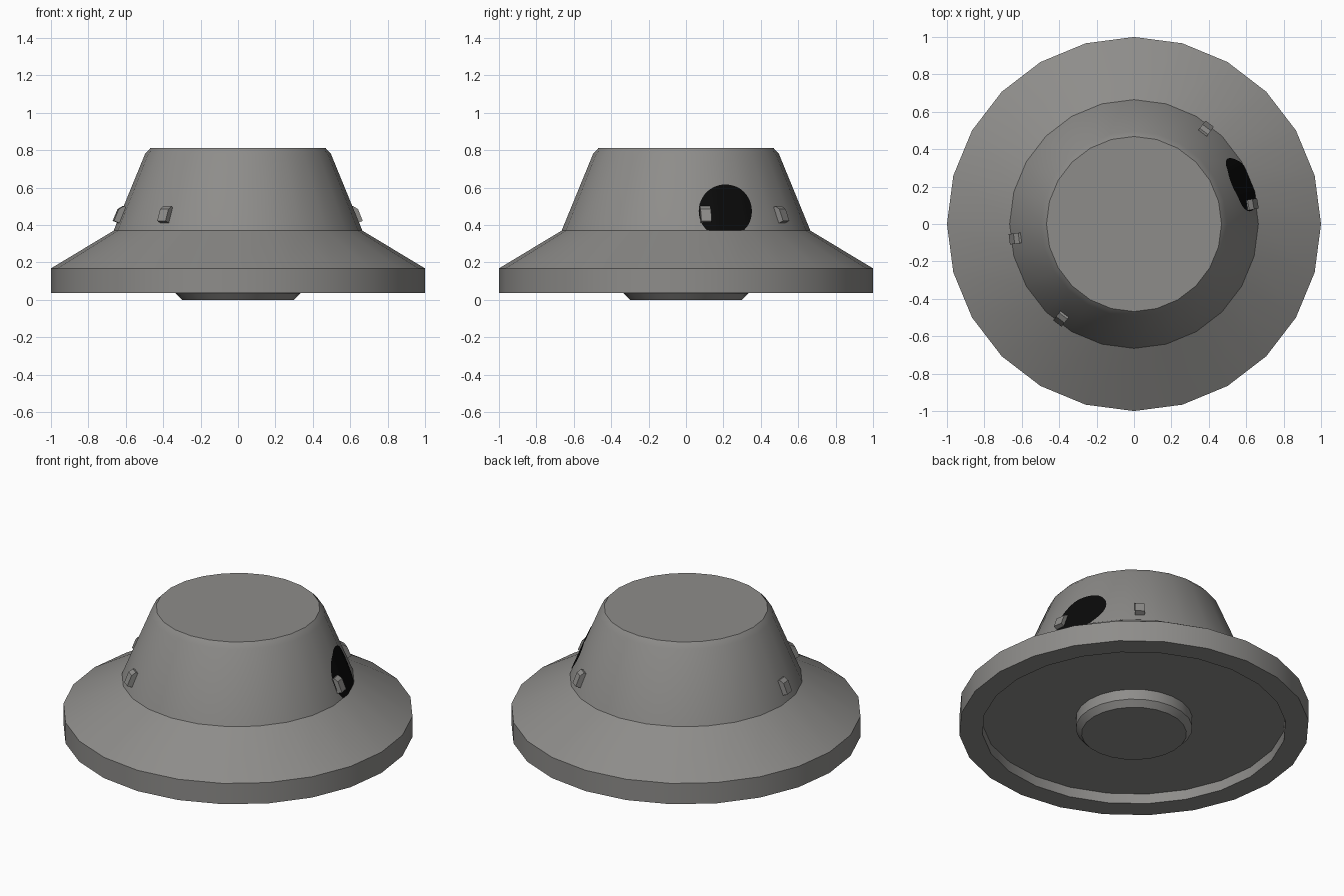
import bpy, bmesh, math
from mathutils import Vector, Matrix

if "Cube" in bpy.data.objects:
    bpy.data.objects.remove(bpy.data.objects["Cube"])

SIDES = 24
STEP = 2 * math.pi / SIDES


def material(name, rgb):
    m = bpy.data.materials.new(name)
    m.diffuse_color = (*rgb, 1)
    m.use_nodes = True
    m.node_tree.nodes["Principled BSDF"].inputs["Base Color"].default_value = m.diffuse_color
    return m


GREY = material("warm grey", (0.27, 0.265, 0.255))
BLACK = material("black", (0.003, 0.003, 0.003))


def finish(name, bm, mat, smooth=True):
    bmesh.ops.remove_doubles(bm, verts=bm.verts, dist=1e-5)
    bmesh.ops.recalc_face_normals(bm, faces=bm.faces)
    me = bpy.data.meshes.new(name)
    bm.to_mesh(me)
    bm.free()
    me.materials.append(mat)
    ob = bpy.data.objects.new(name, me)
    bpy.context.collection.objects.link(ob)
    if smooth:
        bpy.ops.object.select_all(action='DESELECT')
        bpy.context.view_layer.objects.active = ob
        ob.select_set(True)
        bpy.ops.object.shade_smooth_by_angle(angle=math.radians(30))
    return ob


def lathe(name, profile, mat):
    """Turn an (r, z) profile and cap both ends."""
    bm = bmesh.new()
    rings = [[bm.verts.new((r * math.cos(i * STEP), r * math.sin(i * STEP), z))
              for i in range(SIDES)] for r, z in profile]
    for a, b in zip(rings, rings[1:]):
        for i in range(SIDES):
            j = (i + 1) % SIDES
            bm.faces.new((a[i], a[j], b[j], b[i]))
    bm.faces.new(rings[0][::-1])
    bm.faces.new(rings[-1])
    return finish(name, bm, mat)


# Body: recessed underside, rim, sloped brim and tapered crown
Z0, R0, Z1, R1 = 0.37, 0.665, 0.78, 0.497
lathe("body", [(0.868, 0.10), (0.868, 0.037), (1, 0.037), (1, 0.168),
               (R0, Z0), (R1, Z1), (0.468, 0.812)], GREY)

# Hub under the body
lathe("bottom_hub", [(0.30, 0), (0.333, 0.035), (0.333, 0.11)], GREY)


def wall_radius(z):
    return R0 + (R1 - R0) * (z - Z0) / (Z1 - Z0)


def wall_point(y, z, lift):
    """Point on the faceted crown wall, seen along x."""
    r = wall_radius(z)
    a = math.asin(y / r)
    r *= math.cos(STEP / 2) / math.cos(a % STEP - STEP / 2)
    return Vector((math.cos(a) * (r + lift), math.sin(a) * (r + lift), z))


# Round black patch on the right wall, cut off by the brim
bm = bmesh.new()
N, RINGS, RAD = 48, 10, 0.142
grid = []
for k in range(RINGS + 1):
    d = RAD * k / RINGS
    grid.append([bm.verts.new(wall_point(
        0.21 + d * math.cos(2 * math.pi * i / N),
        max(Z0 + 0.002, 0.475 + d * math.sin(2 * math.pi * i / N)), 0.005))
        for i in range(N)])
for a, b in zip(grid, grid[1:]):
    for i in range(N):
        j = (i + 1) % N
        bm.faces.new((a[i], b[i], b[j], a[j]))
bmesh.ops.remove_doubles(bm, verts=bm.verts, dist=1e-5)
patch = finish("black_patch", bm, BLACK)
if sum((p.normal.x * p.area for p in patch.data.polygons)) < 0:
    patch.data.flip_normals()


# Small lugs leaning on the wall: side outline (out, up), bevelled at the top
def lug(name, x, y):
    outline = [(-0.03, -0.046), (0.026, -0.046), (0.026, 0.022),
               (0.008, 0.046), (-0.03, 0.046)]
    bm = bmesh.new()
    sides = [[bm.verts.new((o, w, u)) for o, u in outline] for w in (-0.028, 0.028)]
    n = len(outline)
    bm.faces.new(sides[0])
    bm.faces.new(sides[1][::-1])
    for i in range(n):
        j = (i + 1) % n
        bm.faces.new((sides[0][i], sides[1][i], sides[1][j], sides[0][j]))
    z, ang = 0.455, math.atan2(y, x)
    lean = -math.atan2(R0 - R1, Z1 - Z0)
    bm.transform(Matrix.Rotation(ang, 4, 'Z')
                 @ Matrix.Translation((wall_radius(z), 0, z))
                 @ Matrix.Rotation(lean, 4, 'Y'))
    finish(name, bm, GREY, smooth=False)


for i, (x, y) in enumerate([(0.626, 0.104), (0.385, 0.51),
                            (-0.636, -0.078), (-0.385, -0.5)]):
    lug(f"wall_lug_{i + 1}", x, y)
